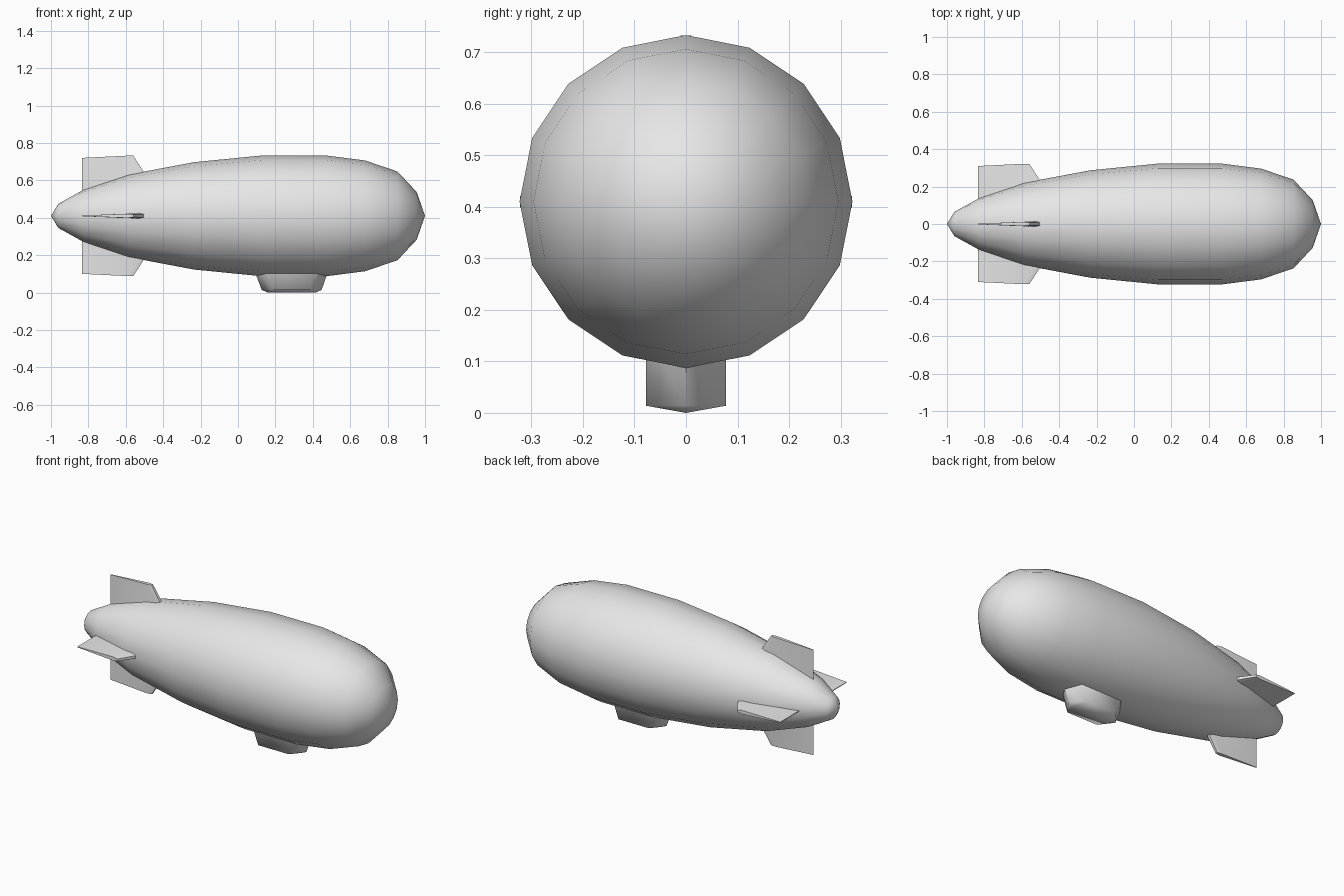
import bpy, bmesh, math
from mathutils import Matrix, Vector

if "Cube" in bpy.data.objects:
    bpy.data.objects.remove(bpy.data.objects["Cube"])

AXIS_Z = 0.41      # height of the hull's long axis
SIDES = 16

grey = bpy.data.materials.new("light grey")
grey.diffuse_color = (0.8, 0.8, 0.8, 1)
grey.use_nodes = True
grey.node_tree.nodes["Principled BSDF"].inputs["Base Color"].default_value = grey.diffuse_color


def finish(name, bm, angle=None):
    bmesh.ops.recalc_face_normals(bm, faces=bm.faces)
    mesh = bpy.data.meshes.new(name)
    bm.to_mesh(mesh)
    bm.free()
    mesh.materials.append(grey)
    ob = bpy.data.objects.new(name, mesh)
    bpy.context.collection.objects.link(ob)
    bpy.ops.object.select_all(action='DESELECT')
    ob.select_set(True)
    bpy.context.view_layer.objects.active = ob
    if angle is None:
        bpy.ops.object.shade_smooth()
    else:
        bpy.ops.object.shade_smooth_by_angle(angle=math.radians(angle))
    return ob


def loft(bm, rings):
    """Join rings of equal length with quads."""
    for a, b in zip(rings, rings[1:]):
        n = len(a)
        for i in range(n):
            bm.faces.new((a[i], a[(i + 1) % n], b[(i + 1) % n], b[i]))


# Hull: profile (x, radius) turned about the long axis
profile = [(-0.96, 0.065), (-0.83, 0.137), (-0.585, 0.221), (-0.235, 0.287),
           (0.13, 0.323), (0.47, 0.323), (0.68, 0.296), (0.853, 0.237), (0.955, 0.128)]
bm = bmesh.new()
rings = []
for x, r in profile:
    ring = []
    for i in range(SIDES):
        a = 2 * math.pi * i / SIDES
        ring.append(bm.verts.new((x, r * math.sin(a), AXIS_Z + r * math.cos(a))))
    rings.append(ring)
loft(bm, rings)
for x, ring in ((-1, rings[0]), (1, rings[-1])):
    tip = bm.verts.new((x, 0, AXIS_Z))
    for i in range(SIDES):
        bm.faces.new((ring[i], ring[(i + 1) % SIDES], tip))
finish("hull", bm)


# Tail fins: wedge section, sharp at the back, lofted from root to tip
def fin(name, turn):
    bm = bmesh.new()
    rings = []
    # radius at back, radius at front, leading edge x, half thickness
    for rb, rf, lead, t in ((0.09, 0.09, -0.41, 0.019), (0.31, 0.322, -0.56, 0.011)):
        section = [(-0.833, 0.002, rb), (lead - 0.03, t, rf), (lead, t * 0.6, rf),
                   (lead, -t * 0.6, rf), (lead - 0.03, -t, rf), (-0.833, -0.002, rb)]
        rings.append([bm.verts.new(p) for p in section])
    loft(bm, rings)
    for ring in rings:
        bm.faces.new(ring)
    bm.transform(Matrix.Translation((0, 0, AXIS_Z)) @ Matrix.Rotation(turn, 4, 'X'))
    finish(name, bm, 30)


for i, name in enumerate(("top_fin", "front_fin", "bottom_fin", "back_fin")):
    fin(name, i * math.pi / 2)

# Gondola: six-sided boat shape with pointed ends and a shallow keel
bm = bmesh.new()
rings = []
for z, x0, x1 in ((0.15, 0.075, 0.495), (0.014, 0.127, 0.447)):
    plan = [(x0, 0), (x0 + 0.06, -0.078), (x1 - 0.06, -0.078),
            (x1, 0), (x1 - 0.06, 0.078), (x0 + 0.06, 0.078)]
    rings.append([bm.verts.new((x, y, z)) for x, y in plan])
loft(bm, rings)
bm.faces.new(rings[0])
low = rings[1]
k0, k1 = bm.verts.new((0.16, 0, 0)), bm.verts.new((0.415, 0, 0))
for face in ((low[0], low[1], k0), (low[1], low[2], k1, k0), (low[2], low[3], k1),
             (low[3], low[4], k1), (low[4], low[5], k0, k1), (low[5], low[0], k0)):
    bm.faces.new(face)
finish("gondola", bm, 60)
